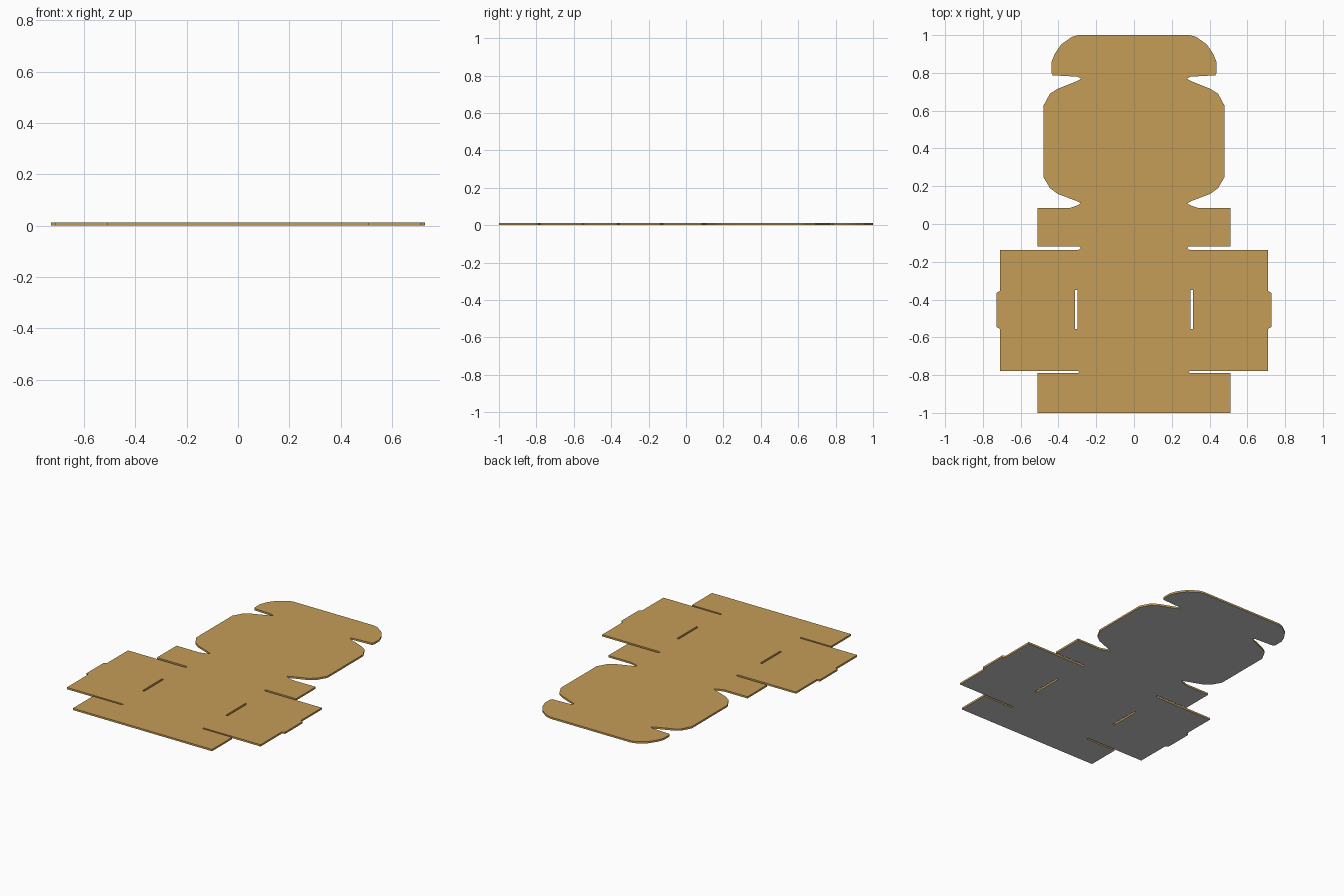
import bpy, bmesh

if "Cube" in bpy.data.objects:
    bpy.data.objects.remove(bpy.data.objects["Cube"])

THICK = 0.012

# Right half of the die-cut outline, from the tuck flap down to the bottom flap
HALF = [
    # tuck flap with rounded corners
    (.296, 1.0), (.33, .99), (.386, .95), (.42, .90), (.437, .857), (.437, .80),
    (.43, .787), (.30, .78), (.28, .77),
    # lid panel
    (.30, .757), (.405, .715), (.445, .69), (.48, .625), (.48, .25), (.445, .19),
    (.405, .16), (.30, .12), (.28, .11),
    # back wall with its wings
    (.30, .098), (.34, .085), (.51, .085), (.51, -.12), (.29, -.12), (.28, -.128),
    # side wall with locking tab
    (.295, -.137), (.71, -.137), (.71, -.355), (.728, -.365), (.728, -.545),
    (.71, -.555), (.71, -.778), (.295, -.778), (.288, -.783),
    # front wall
    (.298, -.79), (.51, -.79), (.51, -1.0),
]
SLOT = [(.298, -.35), (.312, -.35), (.312, -.555), (.298, -.555)]


def mirrored(points):
    return [(-x, y) for x, y in reversed(points)]


def add_loop(bm, points):
    verts = [bm.verts.new((x, y, 0)) for x, y in points]
    return [bm.edges.new((verts[i - 1], verts[i])) for i in range(len(verts))]


def material(name, color):
    mat = bpy.data.materials.new(name)
    mat.diffuse_color = color
    mat.use_nodes = True
    mat.node_tree.nodes["Principled BSDF"].inputs["Base Color"].default_value = mat.diffuse_color
    return mat


# Flat sheet with two locking slots
bm = bmesh.new()
edges = []
for loop in (HALF + mirrored(HALF), SLOT, mirrored(SLOT)):
    edges += add_loop(bm, loop)
bmesh.ops.triangle_fill(bm, edges=edges, use_beauty=True, use_dissolve=False)

# Give the sheet its thickness
ret = bmesh.ops.extrude_face_region(bm, geom=bm.faces[:], use_keep_orig=True)
top = [v for v in ret["geom"] if isinstance(v, bmesh.types.BMVert)]
bmesh.ops.translate(bm, verts=top, vec=(0, 0, THICK))
bmesh.ops.recalc_face_normals(bm, faces=bm.faces[:])

# Kraft brown top and edges, grey underside
for f in bm.faces:
    f.material_index = 1 if f.normal.z < -0.5 else 0

mesh = bpy.data.meshes.new("box_blank")
bm.to_mesh(mesh)
bm.free()
mesh.materials.append(material("kraft_card", (.56, .34, .095, 1)))
mesh.materials.append(material("grey_underside", (.8, .8, .8, 1)))
blank = bpy.data.objects.new("box_blank", mesh)
bpy.context.collection.objects.link(blank)
